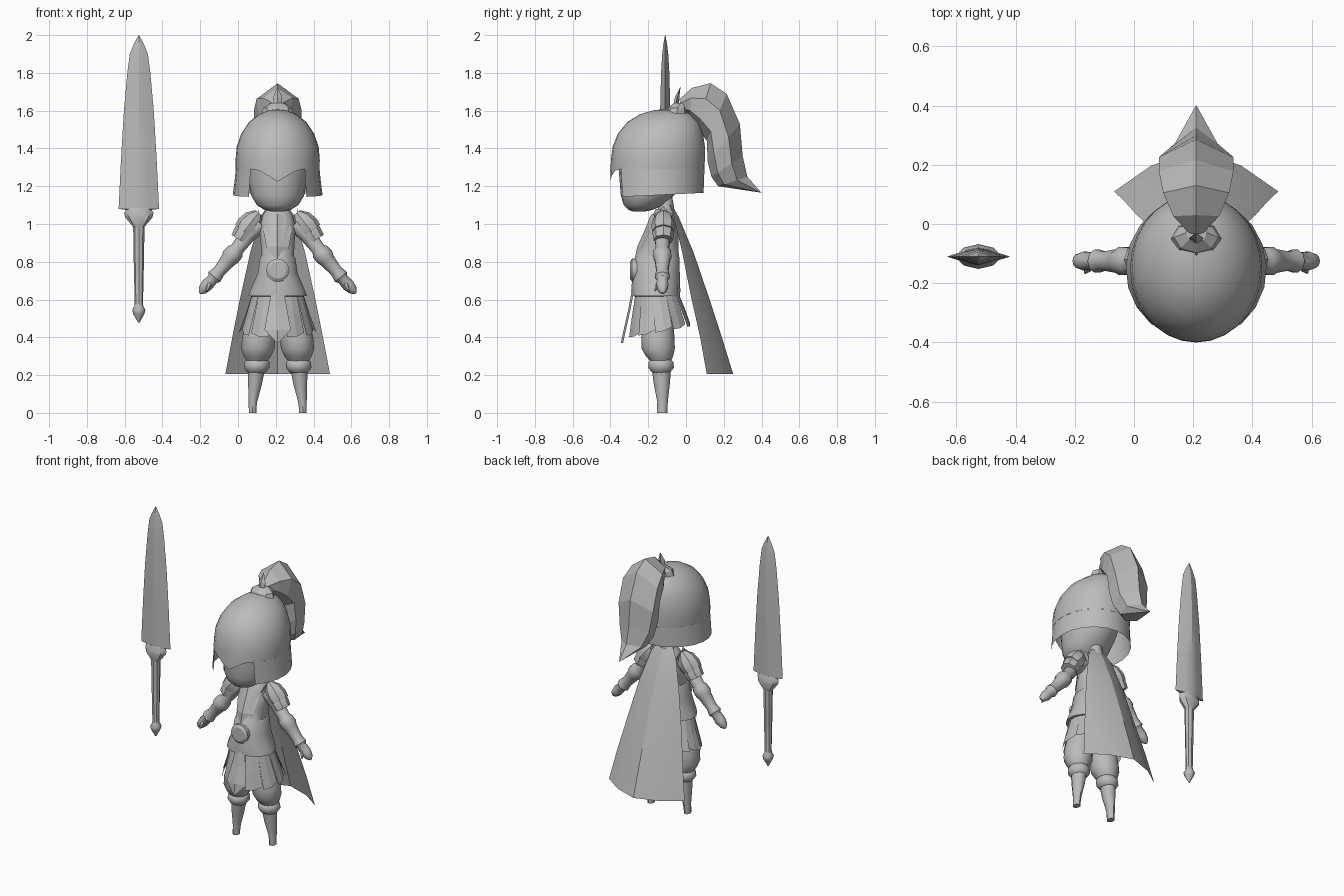
import bpy, bmesh, math
from mathutils import Vector

CX = 0.21            # centre line of the figure
grey = bpy.data.materials.new("plain_grey")
grey.diffuse_color = (0.5, 0.5, 0.5, 1)


def finish(name, bm, angle=40, smooth=True):
    bmesh.ops.remove_doubles(bm, verts=bm.verts, dist=0.0003)
    bmesh.ops.recalc_face_normals(bm, faces=bm.faces)
    me = bpy.data.meshes.new(name)
    bm.to_mesh(me)
    bm.free()
    me.materials.append(grey)
    ob = bpy.data.objects.new(name, me)
    bpy.context.collection.objects.link(ob)
    if smooth:
        bpy.ops.object.select_all(action='DESELECT')
        ob.select_set(True)
        bpy.context.view_layer.objects.active = ob
        bpy.ops.object.shade_smooth_by_angle(angle=math.radians(angle))
    return ob


def loft(name, rings, closed=True, caps=True, angle=40, smooth=True):
    """Skin a list of equally long point rings."""
    bm = bmesh.new()
    vs = [[bm.verts.new(p) for p in r] for r in rings]
    n = len(vs[0])
    for a, b in zip(vs, vs[1:]):
        for i in range(n if closed else n - 1):
            j = (i + 1) % n
            bm.faces.new((a[i], a[j], b[j], b[i]))
    if caps and closed:
        bm.faces.new(vs[0])
        bm.faces.new(vs[-1])
    return finish(name, bm, angle, smooth)


def ellipse(cx, cy, z, rx, ry, n=16):
    """Horizontal ring that starts at the front."""
    return [(cx + rx * math.sin(t), cy - ry * math.cos(t), z)
            for t in (2 * math.pi * i / n for i in range(n))]


def stack(name, rows, cx=CX, n=16, **kw):
    return loft(name, [ellipse(cx, cy, z, rx, ry, n) for z, cy, rx, ry in rows], **kw)


def tube(name, path, n=10, **kw):
    """Round limb along (x, y, z, radius) stations."""
    rings = []
    for i, (x, y, z, r) in enumerate(path):
        a, b = path[max(i - 1, 0)], path[min(i + 1, len(path) - 1)]
        d = (Vector(b[:3]) - Vector(a[:3])).normalized()
        u = d.cross(Vector((0, 1, 0))).normalized()
        v = d.cross(u)
        rings.append([Vector((x, y, z)) + r * (u * math.cos(t) + v * math.sin(t))
                      for t in (2 * math.pi * k / n for k in range(n))])
    return loft(name, rings, **kw)


# Sword: lens-section blade, guard and grip
SX, SY = -0.525, -0.11
blade = []
for z, w, t in [(1.07, .03, .02), (1.08, .107, .03), (1.35, .094, .029), (1.6, .079, .027),
                (1.8, .061, .022), (1.9, .048, .016), (1.95, .028, .01), (2.0, .001, .001)]:
    blade.append([(SX + a * w, SY + b * t, z) for a, b in
                  [(1, 0), (.45, .62), (0, 1), (-.45, .62), (-1, 0), (-.45, -.62), (0, -1), (.45, -.62)]])
loft("sword_blade", blade, angle=30)
stack("sword_guard", [(1.085, SY, .06, .03), (1.06, SY, .078, .036), (1.035, SY, .072, .042),
                      (.985, SY, .03, .028), (.97, SY, .026, .024)], cx=SX, n=8)
stack("sword_grip", [(.985, SY, .03, .027), (.8, SY, .027, .024), (.58, SY, .022, .02),
                     (.565, SY, .024, .024), (.545, SY, .035, .035), (.525, SY, .03, .03),
                     (.478, SY, .004, .004)], cx=SX, n=8)

# Face and neck
stack("face", [(1.066, -.25, .03, .03), (1.075, -.24, .07, .065), (1.10, -.225, .11, .105),
               (1.15, -.205, .14, .14), (1.21, -.18, .152, .17), (1.27, -.17, .165, .185),
               (1.36, -.16, .17, .19)], n=20)
stack("neck", [(1.03, -.11, .055, .05), (1.09, -.105, .045, .042), (1.17, -.12, .042, .042)], n=10)

# Helmet dome with a pointed brow
rows = [(1.29, -.40, .097, .222), (1.34, -.398, .10, .223), (1.41, -.388, .10, .217),
        (1.48, -.36, .09, .192), (1.54, -.31, .07, .152), (1.58, -.245, .03, .1),
        (1.603, -.17, -.03, .045), (1.608, -.105, -.095, .004)]
dome = [ellipse(CX, (f + b) / 2, z, rx, (b - f) / 2, 28) for z, f, b, rx in rows]
dome[0] = [(x, y, z - (.065 * max(0, 1 - abs(x - CX) / .11) if y < -.15 else 0)) for x, y, z in dome[0]]
loft("helmet_dome", dome, caps=False, angle=50)

# Cheek and neck guard hanging below the dome
top, mid, low = [], [], []
for i in range(17):
    t = math.radians(40 + 280 * i / 16)
    s, c = math.sin(t), math.cos(t)
    top.append((CX + .222 * s, -.151 - .248 * c, 1.29))
    mid.append((CX + .229 * s, -.151 - .247 * c, 1.22))
    low.append((CX + .238 * s, -.151 - .243 * c, 1.153 - .012 * c))
loft("helmet_guard", [top, mid, low], closed=False, angle=25)

# Plume mount and front spike
stack("plume_mount", [(1.585, -.05, .085, .06), (1.615, -.045, .075, .05), (1.64, -.03, .035, .035)], n=8,
      smooth=False)
stack("plume_spike", [(1.60, -.05, .006, .006), (1.635, -.052, .022, .014), (1.67, -.047, .024, .012),
                      (1.725, -.03, .001, .001)], n=4, smooth=False)

# Plume: faceted sections given by outer edge, inner edge and half width
plume = []
for (oy, oz), (iy, iz), w in [((-.035, 1.66), (-.02, 1.60), .025), ((.03, 1.72), (.02, 1.57), .08),
                              ((.13, 1.745), (.06, 1.51), .115), ((.215, 1.69), (.11, 1.44), .13),
                              ((.285, 1.53), (.115, 1.33), .13), ((.30, 1.36), (.135, 1.25), .11),
                              ((.325, 1.25), (.17, 1.20), .075), ((.40, 1.165), (.385, 1.168), .004)]:
    def at(k, x):
        return (CX + x * w, iy + (oy - iy) * k, iz + (oz - iz) * k)
    plume.append([at(1, 0), at(.65, .97), at(.2, .85), at(0, 0), at(.2, -.85), at(.65, -.97)])
loft("plume", plume, smooth=False)

# Torso with flared jacket hem
stack("torso", [(1.08, -.11, .055, .05), (1.05, -.115, .08, .06), (.98, -.125, .098, .085),
                (.9, -.14, .092, .10), (.83, -.15, .088, .112), (.82, -.152, .096, .118),
                (.74, -.158, .108, .125), (.645, -.16, .15, .13), (.62, -.16, .158, .128),
                (.615, -.155, .13, .11)], n=14, angle=35)
# Raised breastplate keel and belt disc
loft("chest_keel", [[(CX - w, y + .03, z), (CX, y, z), (CX + w, y + .03, z)] for z, y, w in
                    [(1.05, -.185, .05), (.96, -.222, .075), (.88, -.258, .06), (.80, -.275, .035)]],
     closed=False, smooth=False)
disc = [[(CX + r * math.cos(t), y, .755 + r * math.sin(t))
         for t in (2 * math.pi * k / 12 for k in range(12))]
        for y, r in [(-.26, .06), (-.285, .062), (-.296, .045)]]
loft("belt_disc", disc, angle=30)

# Pleated skirt panels, each overlapping the next, mirrored about the front
N = 5
for side in (1, -1):
    for i in range(N):
        pts = []
        for k, z, cy, rx, ry in [(0, .635, -.155, .135, .115), (1, .53, -.145, .165, .14),
                                 (2, .43, -.135, .195, .16)]:
            row = []
            for e in (0, .5, 1):
                t = math.radians(14 + 166 * (i + e) / N)
                f = 1 + (.09 * (1 - e) - .02) * k / 2
                drop = -.03 * math.cos(t) * k / 2 + .015 * (e == 1) * k / 2
                row.append((CX + side * rx * f * math.sin(t), cy - ry * f * math.cos(t), z + drop))
            pts.append(row)
        loft("skirt_panel", pts, closed=False, smooth=False)

# Pointed front tabard
loft("tabard", [[(CX - w, y + .012, z), (CX, y, z), (CX + w, y + .012, z)] for z, y, w in
                [(.66, -.285, .03), (.55, -.305, .05), (.44, -.33, .07), (.37, -.345, .003)]],
     closed=False, smooth=False)

# Cape: five-point folded sheet widening to the hem
cape = []
for z, yc, ye, w in [(1.10, -.075, -.085, .05), (1.04, -.04, -.065, .09), (.85, .04, -.02, .145),
                     (.6, .125, .03, .2), (.4, .19, .075, .24), (.205, .25, .11, .277)]:
    cape.append([(CX + a * w, ye + (yc - ye) * b, z) for a, b in
                 [(-1, 0), (-.55, .62), (0, 1), (.55, .62), (1, 0)]])
loft("cape", cape, closed=False, angle=15)

for s in (1, -1):
    # Arm with elbow cuff, wrist flare and mitten hand
    arm = [(.09, 1.0, .042), (.16, .94, .043), (.215, .868, .037), (.225, .853, .048), (.25, .825, .05),
           (.262, .808, .042), (.31, .75, .033), (.335, .72, .041), (.345, .708, .03),
           (.375, .675, .033), (.4, .648, .024), (.413, .633, .006)]
    tube("arm", [(CX + s * x, -.125, z, r) for x, z, r in arm], n=10)
    tube("thumb", [(CX + s * .355, -.13, .70, .016), (CX + s * .365, -.15, .675, .014),
                   (CX + s * .375, -.165, .645, .004)], n=6)
    # Layered pauldron with a raised collar fin
    for part, path in [("pauldron_upper", [(.10, 1.06, .02), (.125, 1.03, .052), (.155, .99, .064), (.18, .96, .058)]),
                       ("pauldron_lower", [(.15, .985, .045), (.175, .955, .058), (.2, .915, .052)])]:
        tube(part, [(CX + s * x, -.12, z, r) for x, z, r in path], n=8, angle=30)
    fin = [[(CX + s * x, y, z) for y in (-.17, -.12, -.07)] for x, z in [(.075, 1.0), (.10, 1.05)]]
    fin.append([(CX + s * x, y, z) for x, y, z in [(.105, -.14, 1.07), (.105, -.12, 1.095), (.105, -.10, 1.07)]])
    loft("shoulder_fin", fin, closed=False, smooth=False)

    # Baggy trouser leg
    leg = [(.6, .075, -.145, .065), (.48, .088, -.148, .08), (.4, .1, -.149, .088), (.34, .105, -.147, .088),
           (.3, .108, -.14, .072), (.27, .11, -.133, .052)]
    loft("trouser_leg", [ellipse(CX + s * x, y, z, r, r, 12) for z, x, y, r in leg])
    # Knee cuff and tapered boot
    cuff = [(.285, .11, .05), (.268, .11, .066), (.24, .111, .068), (.218, .112, .052), (.21, .113, .042)]
    loft("knee_cuff", [ellipse(CX + s * x, -.132, z, r, r, 12) for z, x, r in cuff])
    boot = [(.225, .113, -.13, .047, .05), (.15, .12, -.128, .038, .042), (.06, .131, -.124, .024, .028),
            (.02, .133, -.126, .021, .027), (0, .133, -.126, .021, .027)]
    loft("boot", [ellipse(CX + s * x, y, z, rx, ry, 10) for z, x, y, rx, ry in boot])
